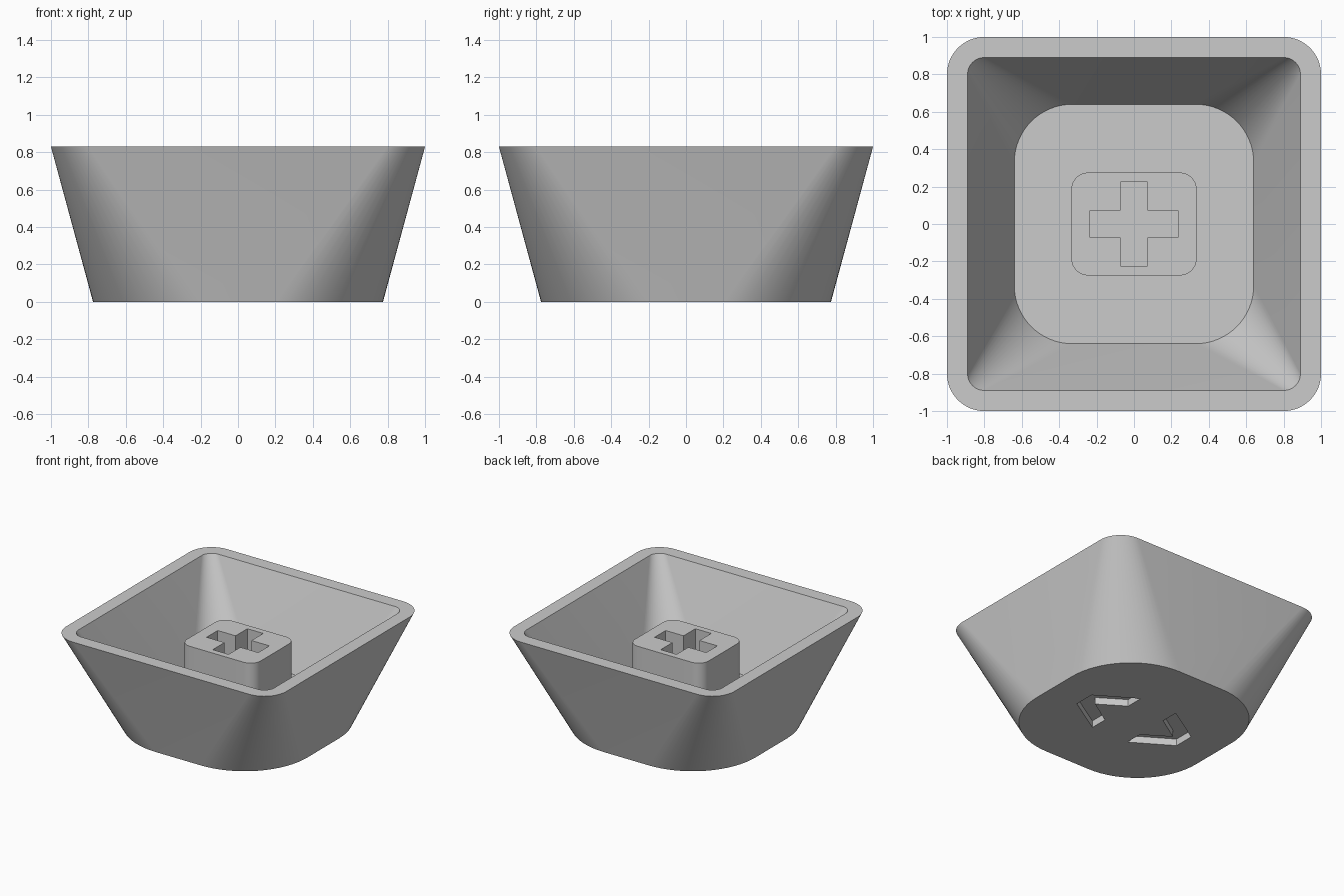
import bpy
import bmesh
from math import cos, sin, pi, radians

if "Cube" in bpy.data.objects:
    bpy.data.objects.remove(bpy.data.objects["Cube"], do_unlink=True)

HEIGHT, FLOOR, STEM_TOP = 0.83, 0.167, 0.667

grey = bpy.data.materials.new("light_grey_plastic")
grey.use_nodes = True
COLOUR = (0.6, 0.6, 0.6, 1)
grey.diffuse_color = COLOUR
grey.node_tree.nodes["Principled BSDF"].inputs["Base Color"].default_value = COLOUR


def rounded_rect(hx, hy, r, z, steps=16):
    """Counter-clockwise ring of a rectangle with rounded corners."""
    ring = []
    for k, (sx, sy) in enumerate([(1, 1), (-1, 1), (-1, -1), (1, -1)]):
        for i in range(steps + 1):
            a = (k + i / steps) * pi / 2
            ring.append((sx * (hx - r) + r * cos(a), sy * (hy - r) + r * sin(a), z))
    return ring


def loft(name, rings):
    """Skin matching rings in order and cap both ends."""
    bm = bmesh.new()
    loops = [[bm.verts.new(p) for p in ring] for ring in rings]
    n = len(loops[0])
    for a, b in zip(loops, loops[1:]):
        for i in range(n):
            j = (i + 1) % n
            bm.faces.new((a[i], a[j], b[j], b[i]))
    bm.faces.new(loops[0][::-1])
    bm.faces.new(loops[-1])
    bmesh.ops.recalc_face_normals(bm, faces=bm.faces)
    mesh = bpy.data.meshes.new(name)
    bm.to_mesh(mesh)
    bm.free()
    mesh.materials.append(grey)
    obj = bpy.data.objects.new(name, mesh)
    bpy.context.collection.objects.link(obj)
    return obj


def prism(name, outline, z0, z1):
    return loft(name, [[(x, y, z) for x, y in outline] for z in (z0, z1)])


def carve(target, cutter):
    """Subtract the cutter, then discard it."""
    mod = target.modifiers.new("carve", "BOOLEAN")
    mod.operation, mod.solver, mod.object = "DIFFERENCE", "EXACT", cutter
    bpy.context.view_layer.objects.active = target
    bpy.ops.object.modifier_apply(modifier=mod.name)
    bpy.data.objects.remove(cutter, do_unlink=True)


# Flared hollow shell: outer wall, flat rim, inner wall, floor
shell = loft("shell", [
    rounded_rect(0.775, 0.775, 0.57, 0),
    rounded_rect(1, 1, 0.2, HEIGHT),
    rounded_rect(0.89, 0.89, 0.09, HEIGHT),
    rounded_rect(0.64, 0.64, 0.31, FLOOR),
])

# Pair of shallow blunt chevrons recessed into the underside
half = [(0.17, 0.28), (0.485, 0.085), (0.485, -0.085),
        (0.17, -0.28), (0.17, -0.135), (0.38, 0), (0.17, 0.135)]
for side in (-1, 1):
    carve(shell, prism("chevron_cutter", [(side * x, y) for x, y in half], -0.1, 0.056))

# Mounting post with a cross-shaped socket
stem = loft("stem", [rounded_rect(0.335, 0.275, 0.09, z) for z in (FLOOR - 0.02, STEM_TOP)])
ARM_X, ARM_Y, W = 0.235, 0.225, 0.072
quarter = [(ARM_X, W), (W, W), (W, ARM_Y)]
cross = (quarter + [(-x, y) for x, y in quarter[::-1]]
         + [(-x, -y) for x, y in quarter] + [(x, -y) for x, y in quarter[::-1]])
carve(stem, prism("cross_cutter", cross, FLOOR + 0.03, 1))

# Smooth rounded corners, crisp edges
for obj in (shell, stem):
    bpy.ops.object.select_all(action="DESELECT")
    obj.select_set(True)
    bpy.context.view_layer.objects.active = obj
    bpy.ops.object.shade_smooth_by_angle(angle=radians(30))
